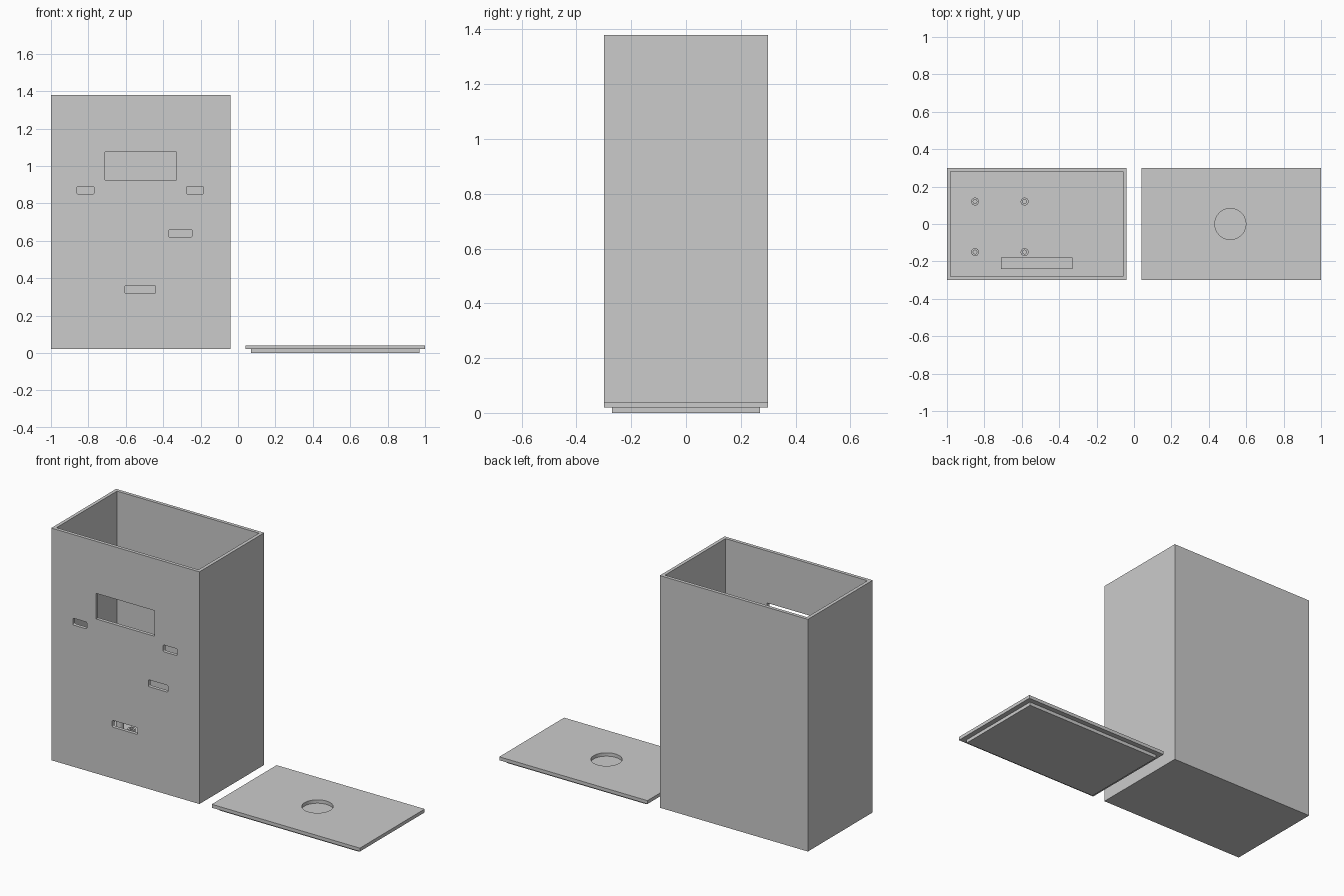
import bpy, bmesh
from mathutils import Vector

cube = bpy.data.objects.get("Cube")
if cube:
    bpy.data.objects.remove(cube, do_unlink=True)

grey = bpy.data.materials.new("light_grey")
grey.use_nodes = True
colour = (0.6, 0.6, 0.6, 1)
grey.diffuse_color = colour
grey.node_tree.nodes["Principled BSDF"].inputs["Base Color"].default_value = colour


def finish(name, bm):
    mesh = bpy.data.meshes.new(name)
    bm.to_mesh(mesh)
    bm.free()
    mesh.materials.append(grey)
    ob = bpy.data.objects.new(name, mesh)
    bpy.context.collection.objects.link(ob)
    return ob


def box(name, lo, hi, corner=0):
    """Box from two corners, optionally with rounded edges along y."""
    lo, hi = Vector(lo), Vector(hi)
    bm = bmesh.new()
    bmesh.ops.create_cube(bm, size=1)
    for v in bm.verts:
        v.co = (lo + hi) / 2 + v.co * (hi - lo)
    if corner:
        along = [e for e in bm.edges if abs(e.verts[0].co.y - e.verts[1].co.y) > 0.01]
        bmesh.ops.bevel(bm, geom=along, offset=corner, segments=4, profile=0.5,
                        affect='EDGES')
    return finish(name, bm)


def cylinder(name, x, y, z0, z1, radius, sides):
    bm = bmesh.new()
    bmesh.ops.create_cone(bm, cap_ends=True, segments=sides, radius1=radius,
                          radius2=radius, depth=z1 - z0)
    bmesh.ops.translate(bm, verts=bm.verts, vec=(x, y, (z0 + z1) / 2))
    return finish(name, bm)


def cut(target, cutters):
    """Subtract the cutters and keep only the resulting mesh."""
    for c in cutters:
        mod = target.modifiers.new("cut", 'BOOLEAN')
        mod.operation, mod.solver, mod.object = 'DIFFERENCE', 'EXACT', c
    bpy.context.view_layer.update()
    deps = bpy.context.evaluated_depsgraph_get()
    mesh = bpy.data.meshes.new_from_object(target.evaluated_get(deps))
    target.modifiers.clear()
    target.data = mesh
    for c in cutters:
        bpy.data.objects.remove(c, do_unlink=True)


# Open-topped case with a display window and four small slots in the front
case = box("case", (-1, -0.3, 0.02), (-0.04, 0.3, 1.38))
cutters = [box("cavity_cutter", (-0.98, -0.28, 0.04), (-0.06, 0.28, 1.5)),
           box("window_cutter", (-0.71, -0.4, 0.925), (-0.33, -0.25, 1.075))]
slots = [(-0.86, -0.77, 0.85), (-0.275, -0.185, 0.85),
         (-0.37, -0.245, 0.62), (-0.605, -0.44, 0.32)]
for x0, x1, z in slots:
    cutters.append(box("slot_cutter", (x0, -0.4, z), (x1, -0.25, z + 0.04), 0.006))
cut(case, cutters)

# Hollow mounting posts on the case floor
for x in (-0.85, -0.585):
    for y in (-0.15, 0.12):
        post = cylinder("mounting_post", x, y, 0.04, 0.26, 0.021, 24)
        cut(post, [cylinder("post_hole_cutter", x, y, 0.1, 0.4, 0.01, 24)])

# Low support strip behind the front wall
box("support_strip", (-0.71, -0.24, 0.04), (-0.33, -0.18, 0.08))

# Lid lying beside the case, with a round opening closed by the plug below
lid = box("lid", (0.04, -0.3, 0.02), (1, 0.3, 0.04))
cut(lid, [cylinder("lid_hole_cutter", 0.515, 0, -0.1, 0.1, 0.083, 48)])
box("lid_plug", (0.07, -0.27, 0), (0.97, 0.27, 0.02))
